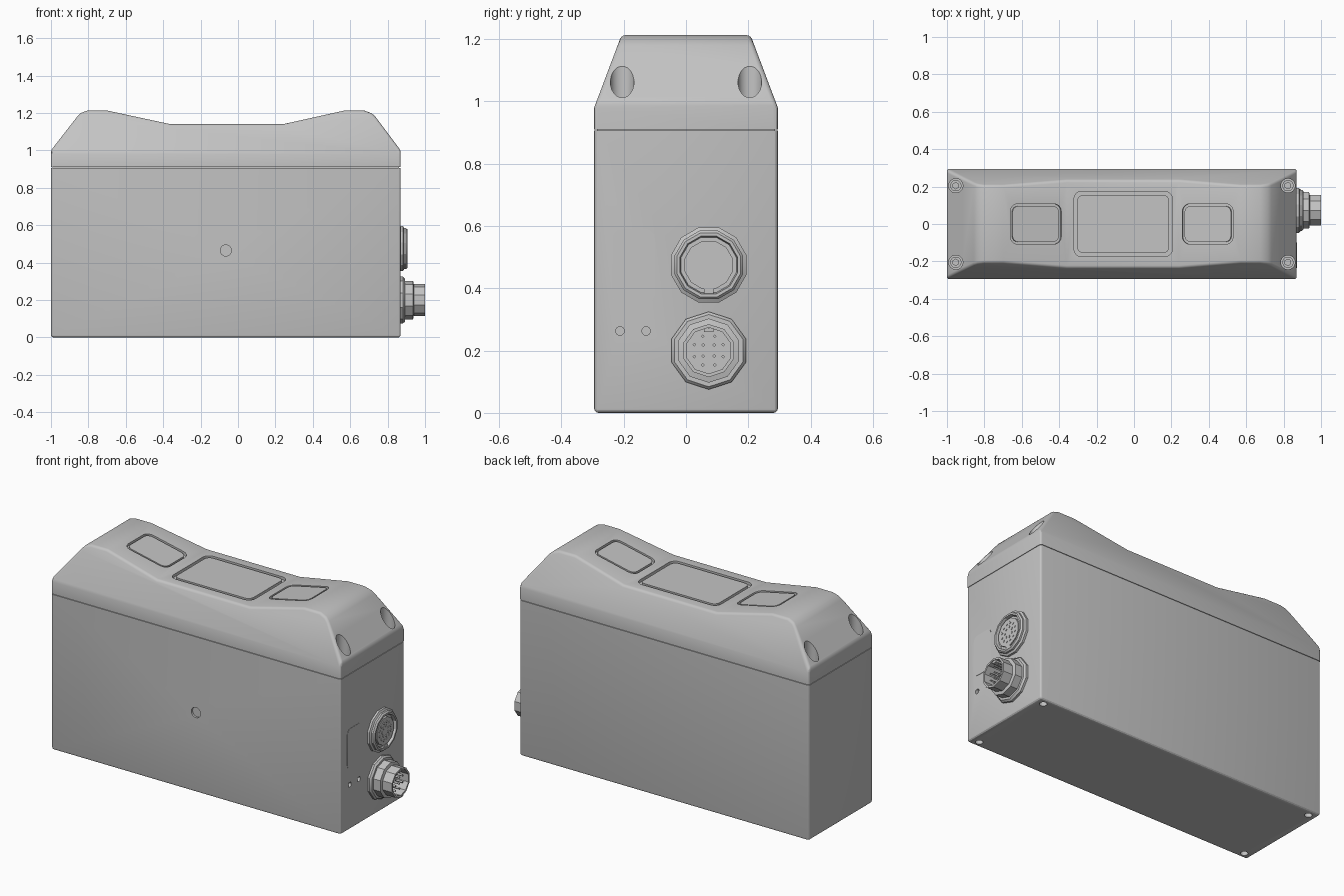
import bpy, bmesh, math
from mathutils import Vector

cube = bpy.data.objects.get("Cube")
if cube:
    bpy.data.objects.remove(cube, do_unlink=True)

GREY = (0.55, 0.55, 0.55, 1)
grey = bpy.data.materials.new("housing grey")
grey.use_nodes = True
grey.diffuse_color = GREY
grey.node_tree.nodes["Principled BSDF"].inputs["Base Color"].default_value = GREY

LEFT, RIGHT, HALF_Y, SEAM, MID = -1.0, 0.87, 0.295, 0.91, -0.065


def to_object(name, bm):
    bmesh.ops.recalc_face_normals(bm, faces=bm.faces)
    mesh = bpy.data.meshes.new(name)
    bm.to_mesh(mesh)
    bm.free()
    mesh.materials.append(grey)
    ob = bpy.data.objects.new(name, mesh)
    bpy.context.collection.objects.link(ob)
    return ob


def prism(name, outline, low, high, place):
    """Extrude a 2D outline from low to high; place maps (a, b, h) to space."""
    bm = bmesh.new()
    rings = [[bm.verts.new(place(a, b, h)) for a, b in outline] for h in (low, high)]
    n = len(outline)
    for ring in rings:
        bm.faces.new(ring)
    for i in range(n):
        j = (i + 1) % n
        bm.faces.new((rings[0][i], rings[0][j], rings[1][j], rings[1][i]))
    return to_object(name, bm)


def circle(r, n, a=0, b=0, turn=0.5):
    angles = [2 * math.pi * (i + turn) / n for i in range(n)]
    return [(a + r * math.cos(t), b + r * math.sin(t)) for t in angles]


def rounded(hw, hh, r, steps=4):
    pts = []
    for k, (sx, sy) in enumerate(((1, 1), (-1, 1), (-1, -1), (1, -1))):
        for s in range(steps + 1):
            t = (k + s / steps) * math.pi / 2
            pts.append((sx * (hw - r) + r * math.cos(t), sy * (hh - r) + r * math.sin(t)))
    return pts


def along_x(a, b, h): return Vector((h, a, b))
def along_y(a, b, h): return Vector((a, h, b))
def along_z(a, b, h): return Vector((a, b, h))


def combine(ob, cutter, operation="DIFFERENCE"):
    mod = ob.modifiers.new("cut", "BOOLEAN")
    mod.operation, mod.object, mod.solver = operation, cutter, "EXACT"
    graph = bpy.context.evaluated_depsgraph_get()
    mesh = bpy.data.meshes.new_from_object(ob.evaluated_get(graph))
    ob.modifiers.clear()
    ob.data = mesh
    bpy.data.objects.remove(cutter, do_unlink=True)


def soften(ob, width, keep):
    """Round the sharp edges, except those for which keep is true."""
    bm = bmesh.new()
    bm.from_mesh(ob.data)
    bmesh.ops.remove_doubles(bm, verts=bm.verts, dist=0.0001)
    edges = [e for e in bm.edges if len(e.link_faces) == 2
             and e.calc_face_angle(0) > 0.6 and not keep(e)]
    bmesh.ops.bevel(bm, geom=edges, offset=width, segments=3, profile=0.5,
                    affect="EDGES", clamp_overlap=True)
    bm.to_mesh(ob.data)
    bm.free()


def at_height(z):
    return lambda e: all(abs(v.co.z - z) < 0.001 for v in e.verts)


# Main case
box = [(LEFT, -HALF_Y), (RIGHT, -HALF_Y), (RIGHT, HALF_Y), (LEFT, HALF_Y)]
case = prism("case", box, 0, SEAM - 0.003, along_z)
soften(case, 0.014, at_height(SEAM - 0.003))
combine(case, prism("cutter", circle(0.03, 20, MID, 0.465), -0.4, -HALF_Y + 0.012, along_y))
for y in (-0.212, -0.128):
    combine(case, prism("cutter", circle(0.014, 12, y, 0.263), RIGHT - 0.02, 1, along_x))
for x in (LEFT + 0.05, RIGHT - 0.05):
    for y in (-0.255, 0.255):
        combine(case, prism("cutter", circle(0.02, 12, x, y), -0.1, 0.025, along_z))

# Seam filler between case and lid
inner = [(x * 0.99 + MID * 0.01, y * 0.97) for x, y in box]
prism("seam_gasket", inner, SEAM - 0.02, SEAM + 0.02, along_z)

# Lid: long profile crossed with the tapered end profile
TOP, DIP = 1.213, 1.14
long_profile = [(LEFT, SEAM), (RIGHT, SEAM), (RIGHT, 1.0), (0.735, 1.18), (0.715, 1.198),
                (0.675, TOP), (0.57, TOP), (0.24, DIP), (-0.36, DIP), (-0.7, TOP),
                (-0.805, TOP), (-0.84, 1.2), (-0.86, 1.18), (LEFT, 1.0)]
taper = [(HALF_Y, SEAM - 0.1), (HALF_Y, 0.98), (0.197, 1.24)]
taper += [(-y, z) for y, z in reversed(taper)]
lid = prism("lid", long_profile, -0.5, 0.5, along_y)
combine(lid, prism("cutter", taper, -1.2, 1.2, along_x), "INTERSECT")
soften(lid, 0.013, at_height(SEAM))

# Corner screw wells with hex socket screws
for x in (LEFT + 0.047, RIGHT - 0.047):
    for y in (-0.205, 0.205):
        combine(lid, prism("cutter", circle(0.038, 20, x, y), 0.95, 1.4, along_z))
        screw = prism("lid_screw", circle(0.03, 16, x, y), 0.945, 0.98, along_z)
        combine(screw, prism("cutter", circle(0.017, 6, x, y), 0.96, 1.1, along_z))

# Three top windows, each a pocket with an inset panel
drop = (TOP - DIP) / 0.335
windows = [("left_end_window", -0.525, -drop, 0.139, 0.108, 0.012),
           ("centre_window", -0.058, 0, 0.263, 0.174, 0.018),
           ("right_end_window", 0.394, drop, 0.139, 0.108, 0.012)]
for name, cx, slope, hw, hh, gap in windows:
    cz = DIP + (abs(cx - MID) - 0.303) * drop if slope else DIP
    t = math.atan(slope)

    def on_top(a, b, h):
        return Vector((cx + a * math.cos(t) - h * math.sin(t), b,
                       cz + a * math.sin(t) + h * math.cos(t)))
    combine(lid, prism("cutter", rounded(hw, hh, 0.04), -0.016, 0.05, on_top))
    prism(name, rounded(hw - gap, hh - gap, 0.032), -0.018, -0.001, on_top)

# Label plate on the connector side
prism("label_plate", rounded(0.068, 0.118, 0.03), RIGHT - 0.003, RIGHT + 0.002,
      lambda a, b, h: Vector((h, a - 0.168, b + 0.472)))


# Round connectors
def lathe(name, profile, cy, cz, n=10):
    bm = bmesh.new()
    rings = [[bm.verts.new((RIGHT + x, a, b)) for a, b in circle(r, n, cy, cz)]
             for r, x in profile]
    for p, q in zip(rings, rings[1:]):
        for i in range(n):
            j = (i + 1) % n
            bm.faces.new((p[i], p[j], q[j], q[i]))
    bm.faces.new(rings[0])
    bm.faces.new(rings[-1])
    return to_object(name, bm)


def pins(name, cy, cz, rows, size, start, end):
    for count, radius in rows:
        for a, b in circle(radius, count, cy, cz):
            prism(name, circle(size, 4, a, b, 0), RIGHT + start, RIGHT + end, along_x)


CY, HIGH, LOW = 0.073, 0.475, 0.2
lathe("socket_shell", [(0.125, -0.005), (0.125, 0.012), (0.114, 0.018), (0.114, 0.028),
                       (0.106, 0.036), (0.096, 0.036), (0.092, 0.018), (0.08, 0.018),
                       (0.08, 0.03)], CY, HIGH, 12)
pins("socket_contact", CY, HIGH, ((12, 0.052), (7, 0.029)), 0.008, 0.028, 0.033)
prism("socket_key", rounded(0.016, 0.008, 0.004), RIGHT + 0.01, RIGHT + 0.034,
      lambda a, b, h: Vector((h, CY + a, HIGH - 0.084 + b)))

lathe("plug_shell", [(0.125, -0.005), (0.125, 0.012), (0.116, 0.022), (0.103, 0.022),
                     (0.103, 0.066), (0.085, 0.07), (0.085, 0.13), (0.074, 0.13),
                     (0.074, 0.04)], CY, LOW)
pins("plug_pin", CY, LOW, ((8, 0.05), (4, 0.025)), 0.006, 0.035, 0.11)
prism("plug_key", rounded(0.016, 0.007, 0.004), RIGHT + 0.04, RIGHT + 0.125,
      lambda a, b, h: Vector((h, CY + a, LOW + 0.066 + b)))

# Smooth shading that keeps corners crisp
for ob in bpy.context.scene.objects:
    ob.select_set(ob.type == "MESH")
bpy.context.view_layer.objects.active = case
bpy.ops.object.shade_smooth_by_angle(angle=math.radians(28))
